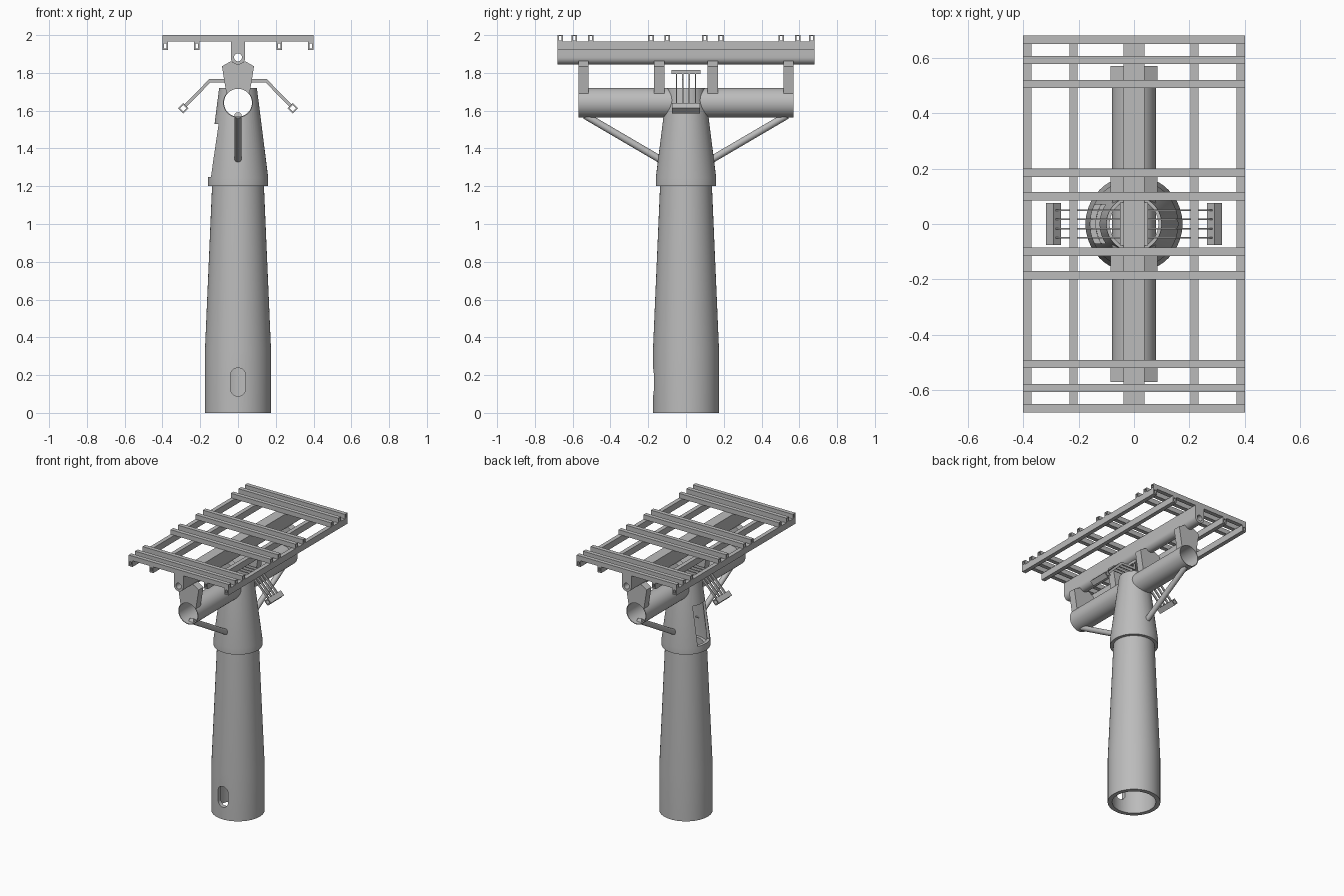
import bpy, bmesh, math
from mathutils import Vector

cube = bpy.data.objects.get("Cube")
if cube:
    bpy.data.objects.remove(cube, do_unlink=True)

GREY = (0.5, 0.5, 0.5, 1)
steel = bpy.data.materials.new("grey steel")
steel.use_nodes = True
steel.diffuse_color = GREY
steel.node_tree.nodes["Principled BSDF"].inputs["Base Color"].default_value = GREY


def finish(name, bm, smooth=True):
    bmesh.ops.recalc_face_normals(bm, faces=bm.faces)
    mesh = bpy.data.meshes.new(name)
    bm.to_mesh(mesh)
    bm.free()
    mesh.materials.append(steel)
    obj = bpy.data.objects.new(name, mesh)
    bpy.context.collection.objects.link(obj)
    if smooth:
        shade(obj)
    return obj


def shade(obj):
    bpy.ops.object.select_all(action="DESELECT")
    obj.select_set(True)
    bpy.context.view_layer.objects.active = obj
    bpy.ops.object.shade_smooth_by_angle(angle=math.radians(30))


def skin(bm, rings, wrap):
    """Bridge equal rings of vertices with quads."""
    n = len(rings[0])
    pairs = list(zip(rings, rings[1:] + rings[:1])) if wrap else list(zip(rings, rings[1:]))
    for a, b in pairs:
        for i in range(n):
            j = (i + 1) % n
            bm.faces.new((a[i], a[j], b[j], b[i]))


def prism(name, outer, start, end, axis="y", hole=None):
    """Extrude an outline along x or y, with an optional matching hole."""
    bm = bmesh.new()

    def ring(points, t):
        return [bm.verts.new((u, t, v) if axis == "y" else (t, u, v)) for u, v in points]

    rings = [ring(outer, start), ring(outer, end)]
    if hole:
        rings += [ring(hole, end), ring(hole, start)]
        skin(bm, rings, True)
    else:
        skin(bm, rings, False)
        for r in rings:
            bm.faces.new(r)
    return finish(name, bm)


def lathe(name, profile, steps=64):
    """Spin a closed (radius, height) profile around z."""
    bm = bmesh.new()
    rings = [[bm.verts.new((r * math.cos(k * math.tau / steps), r * math.sin(k * math.tau / steps), z))
              for k in range(steps)] for r, z in profile]
    skin(bm, rings, True)
    return finish(name, bm)


def rect(u, v, hw, hh):
    return [(u - hw, v - hh), (u + hw, v - hh), (u + hw, v + hh), (u - hw, v + hh)]


def circle(u, v, r, n=48):
    return [(u + r * math.cos(k * math.tau / n), v + r * math.sin(k * math.tau / n)) for k in range(n)]


def rod(name, a, b, radius):
    a, b = Vector(a), Vector(b)
    bm = bmesh.new()
    bmesh.ops.create_cone(bm, cap_ends=True, segments=24, radius1=radius, radius2=radius, depth=(b - a).length)
    turn = (b - a).to_track_quat("Z", "Y").to_matrix().to_4x4()
    turn.translation = (a + b) / 2
    bmesh.ops.transform(bm, matrix=turn, verts=bm.verts)
    return finish(name, bm)


def cut(obj, cutter):
    cutter.hide_render = True
    mod = obj.modifiers.new("cut", "BOOLEAN")
    mod.operation = "DIFFERENCE"
    mod.solver = "EXACT"
    mod.object = cutter
    bpy.context.view_layer.objects.active = obj
    bpy.ops.object.modifier_apply(modifier=mod.name)
    bpy.data.objects.remove(cutter, do_unlink=True)
    shade(obj)


# Hollow tapered post with an oval access hole at the front
post = lathe("post", [(0.175, 0), (0.175, 0.33), (0.137, 1.21), (0.115, 1.21), (0.145, 0.33), (0.145, 0)])
oval = [(x, z + (0.035 if z > 0.1625 else -0.035)) for x, z in circle(0, 0.163, 0.04, 32)]
cut(post, prism("oval_cutter", oval, -0.3, -0.05))

# Tapered head with a side opening and the bore of the cross pipe
PIPE_Z = 1.642
head = lathe("head", [(0.16, 1.2), (0.16, 1.245), (0.1, 1.72), (0.088, 1.72), (0.138, 1.245), (0.138, 1.2)])
cut(head, prism("opening_cutter", rect(0, 1.39, 0.07, 0.14), -0.3, -0.05, "x"))
cut(head, prism("bore_cutter", circle(0, PIPE_Z, 0.0765), -0.4, 0.4))

# Open cross pipe and its diagonal braces
prism("cross_pipe", circle(0, PIPE_Z, 0.079), -0.57, 0.57, hole=circle(0, PIPE_Z, 0.074))
for side, label in ((-1, "front"), (1, "back")):
    rod(label + "_brace", (0, side * 0.535, 1.575), (0, side * 0.13, 1.338), 0.019)

# Saddle brackets between cross pipe and hinge beam
saddle = [(0.085, 1.835), (0.037, 1.862), (0.02, 1.853), (-0.02, 1.853), (-0.037, 1.862), (-0.085, 1.835)]
for k in range(9):
    a = math.radians(142 - k * 13)
    saddle.append((0.078 * math.cos(a), PIPE_Z + 0.078 * math.sin(a)))
for y in (-0.543, -0.142, 0.142, 0.543):
    prism("saddle_bracket", saddle, y - 0.027, y + 0.027)

# Hinge beam: round below, square above, bored through
BEAM_Z, HALF, RISE = 1.882, 0.038, 0.085
section = []
for k in range(32):
    c, s = math.cos(k * math.tau / 32), math.sin(k * math.tau / 32)
    if k <= 16:
        grow = 1 / max(abs(c), abs(s))
        section.append((HALF * c * grow, BEAM_Z + RISE * s * grow))
    else:
        section.append((HALF * c, BEAM_Z + HALF * s))
prism("hinge_beam", section, -0.68, 0.68, hole=circle(0, BEAM_Z, 0.021, 32))

# Long rails, hollow
for x in (-0.385, -0.218, 0.218, 0.385):
    prism("rail", rect(x, 1.944, 0.015, 0.023), -0.68, 0.68, hole=rect(x, 1.942, 0.007, 0.013))

# Cross slats, hollow
for y in (0.1, 0.185, 0.505, 0.592, 0.665):
    for side in (-1, 1):
        prism("slat", rect(side * y, 1.983, 0.015, 0.017), -0.4, 0.4, "x",
              hole=rect(side * y, 1.983, 0.007, 0.011))

# Drooping side racks: thin bent fins ending in a diamond tube
prism("rack_bar", rect(0, 1.805, 0.05, 0.01), -0.078, 0.078)
fin = [(0.03, 1.8), (0.05, 1.8), (0.05, 1.767), (0.152, 1.767),
       (0.283, 1.634), (0.272, 1.622), (0.146, 1.749), (0.03, 1.749)]
for side, label in ((-1, "right"), (1, "left")):
    for y in (-0.05, -0.017, 0.017, 0.05):
        prism(label + "_rack_fin", [(side * x, z) for x, z in fin], y - 0.003, y + 0.003)
    prism(label + "_rack_tube", circle(side * 0.29, 1.613, 0.027, 4), -0.075, 0.075,
          hole=circle(side * 0.29, 1.613, 0.017, 4))
